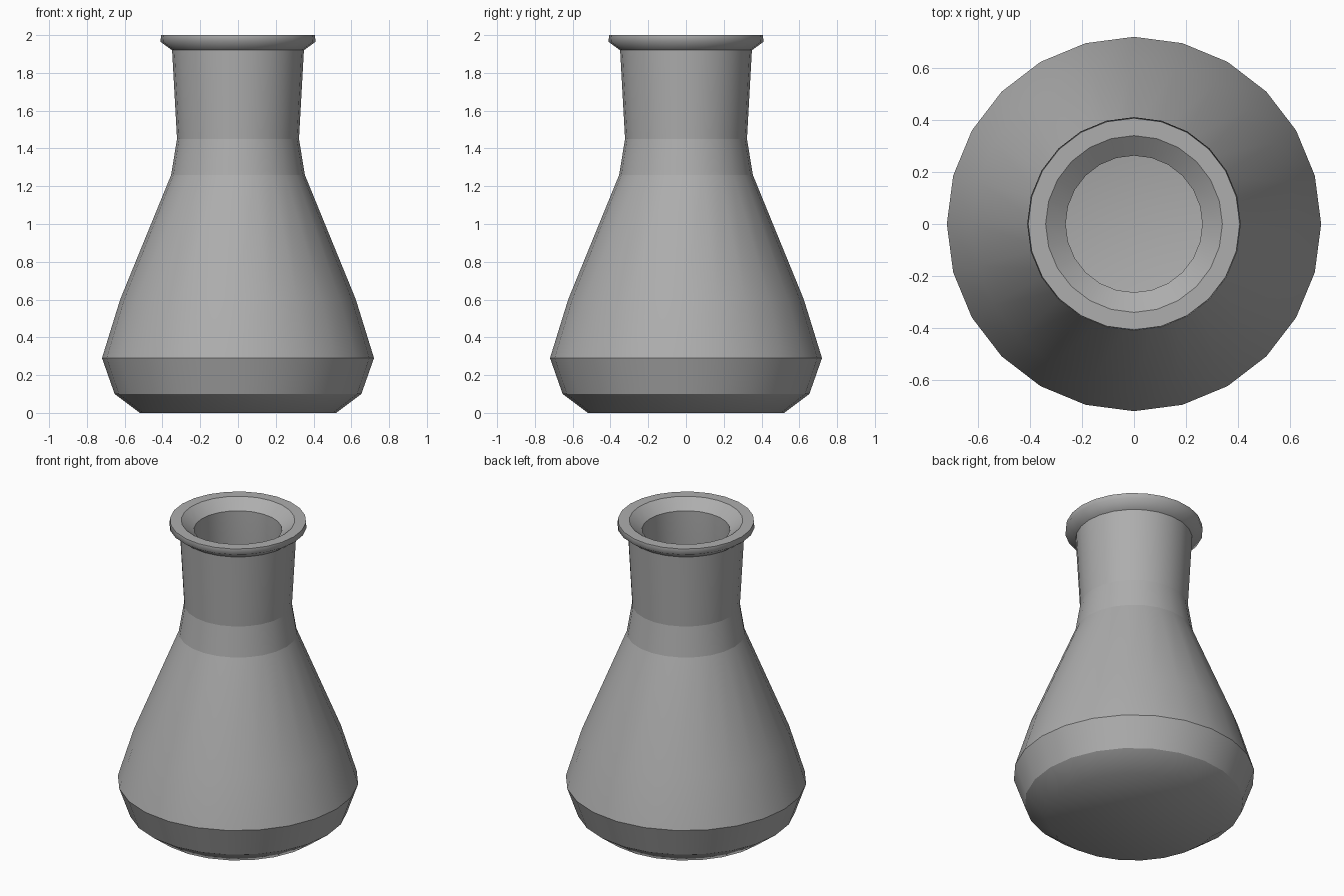
import bpy, bmesh
from math import cos, sin, tau

if "Cube" in bpy.data.objects:
    bpy.data.objects.remove(bpy.data.objects["Cube"])

SIDES = 24

# Profile points: radius, height, whether the ring is a sharp crease
outer = [(0.52, 0.0, False), (0.653, 0.10, True), (0.72, 0.29, True),
         (0.624, 0.60, False), (0.354, 1.26, True), (0.323, 1.45, True),
         (0.349, 1.92, True)]
rim = [(0.411, 1.965, False), (0.407, 2.0, True), (0.34, 2.0, True)]
inner = [(0.263, 1.94, True), (0.263, 1.45, False), (0.295, 1.26, False),
         (0.56, 0.60, False), (0.65, 0.29, True), (0.60, 0.12, False),
         (0.49, 0.06, False)]


def lathe(name, profile):
    """Spin a closed-ended profile into a solid with smooth faces."""
    bm = bmesh.new()
    rings = [[bm.verts.new((r * cos(tau * i / SIDES), r * sin(tau * i / SIDES), z))
              for i in range(SIDES)] for r, z, _ in profile]
    for a, b in zip(rings, rings[1:]):
        for i in range(SIDES):
            j = (i + 1) % SIDES
            bm.faces.new((a[i], a[j], b[j], b[i]))
    bm.faces.new(rings[0][::-1])
    bm.faces.new(rings[-1])
    for face in bm.faces:
        face.smooth = True
    for ring, (_, _, sharp) in zip(rings, profile):
        if sharp:
            for i in range(SIDES):
                bm.edges.get((ring[i], ring[(i + 1) % SIDES])).smooth = False
    bmesh.ops.recalc_face_normals(bm, faces=bm.faces)
    mesh = bpy.data.meshes.new(name)
    bm.to_mesh(mesh)
    bm.free()
    obj = bpy.data.objects.new(name, mesh)
    bpy.context.collection.objects.link(obj)
    return obj


# Hollow conical flask with a flared lip
flask = lathe("flask", outer + rim + inner)

# Dark grey surface
grey = bpy.data.materials.new("dark_grey")
grey.diffuse_color = (0.42, 0.42, 0.42, 1)
grey.use_nodes = True
grey.node_tree.nodes["Principled BSDF"].inputs["Base Color"].default_value = grey.diffuse_color
flask.data.materials.append(grey)
